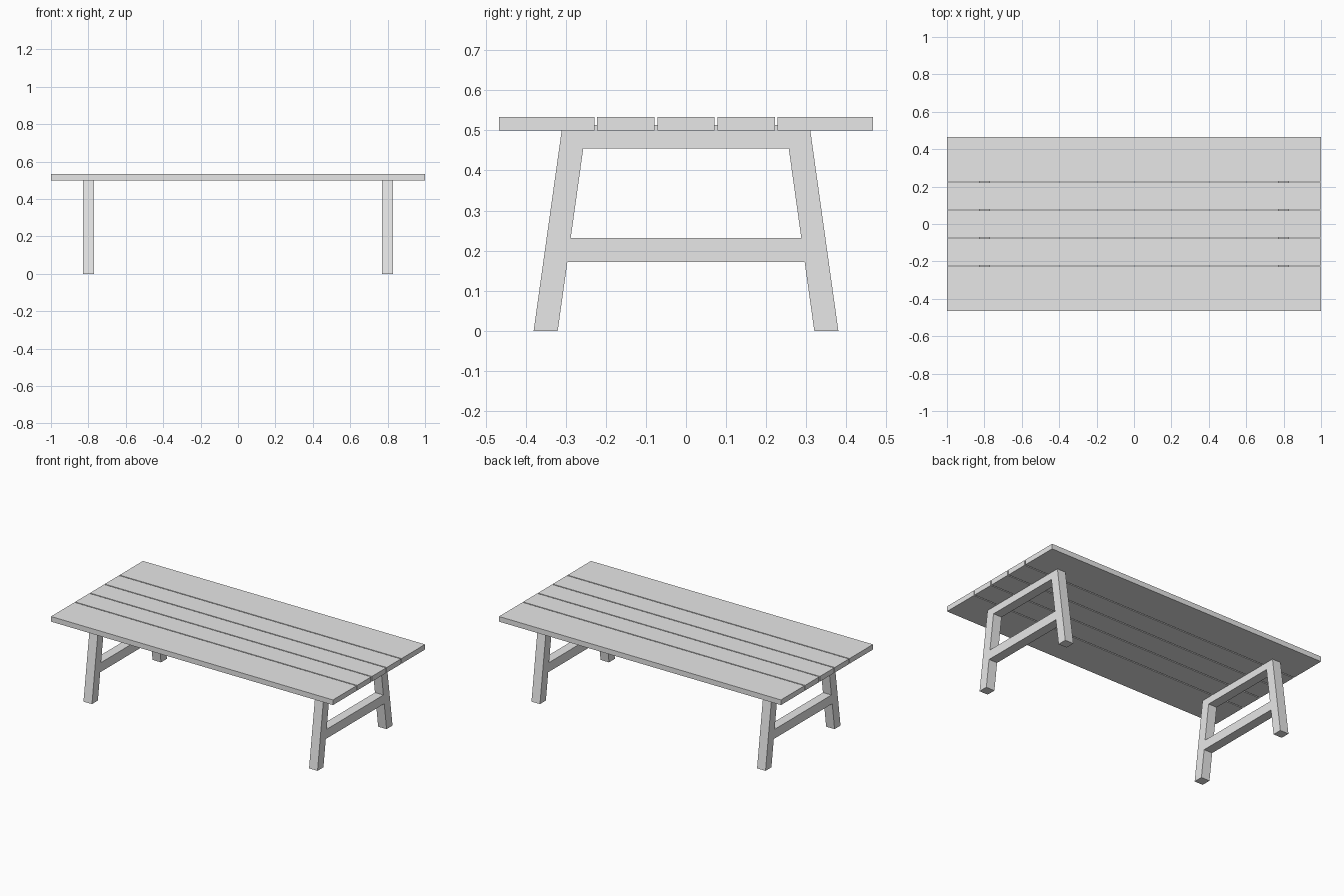
import bpy
import bmesh

cube = bpy.data.objects.get("Cube")
if cube:
    bpy.data.objects.remove(cube, do_unlink=True)

GREY = (0.8, 0.8, 0.8, 1.0)
grey = bpy.data.materials.new("light_grey")
grey.use_nodes = True
grey.diffuse_color = GREY
grey.node_tree.nodes["Principled BSDF"].inputs["Base Color"].default_value = GREY

TOP_Z, TOP_THICK = 0.5, 0.033
FRAME_X, FRAME_THICK = 0.8, 0.06
FRAME_TOP = 0.513            # frames are let slightly into the planks
LEG_FOOT, LEG_WIDTH, SPLAY = 0.38, 0.06, 0.14


def prism(name, profile, x, width):
    """Extrude a (y, z) profile along x, centred on x."""
    bm = bmesh.new()
    face = bm.faces.new([bm.verts.new((x - width / 2, y, z)) for y, z in profile])
    side = bmesh.ops.extrude_face_region(bm, geom=[face])
    verts = [v for v in side["geom"] if isinstance(v, bmesh.types.BMVert)]
    bmesh.ops.translate(bm, verts=verts, vec=(width, 0, 0))
    bmesh.ops.recalc_face_normals(bm, faces=bm.faces)
    mesh = bpy.data.meshes.new(name)
    bm.to_mesh(mesh)
    bm.free()
    mesh.materials.append(grey)
    obj = bpy.data.objects.new(name, mesh)
    bpy.context.collection.objects.link(obj)
    return obj


def outer(z):
    return LEG_FOOT - SPLAY * z


def inner(z):
    return outer(z) - LEG_WIDTH


# Tabletop: three narrow planks between two wide ones
planks = [(-0.466, -0.2285), (-0.2215, -0.0785), (-0.0715, 0.0715),
          (0.0785, 0.2215), (0.2285, 0.466)]
for i, (y0, y1) in enumerate(planks, 1):
    z1 = TOP_Z + TOP_THICK
    prism(f"plank_{i}", [(y0, TOP_Z), (y1, TOP_Z), (y1, z1), (y0, z1)], 0, 2)

# Two trestle frames: splayed legs, top rail and stretcher
for side, x in (("right", -FRAME_X), ("left", FRAME_X)):
    for end, s in (("front", -1), ("back", 1)):
        prism(f"{end}_{side}_leg",
              [(s * outer(0), 0), (s * outer(FRAME_TOP), FRAME_TOP),
               (s * inner(FRAME_TOP), FRAME_TOP), (s * inner(0), 0)],
              x, FRAME_THICK)
    for part, z0, z1 in (("top_rail", 0.455, FRAME_TOP), ("stretcher", 0.172, 0.231)):
        prism(f"{side}_{part}",
              [(-inner(z0), z0), (inner(z0), z0), (inner(z1), z1), (-inner(z1), z1)],
              x, FRAME_THICK)
